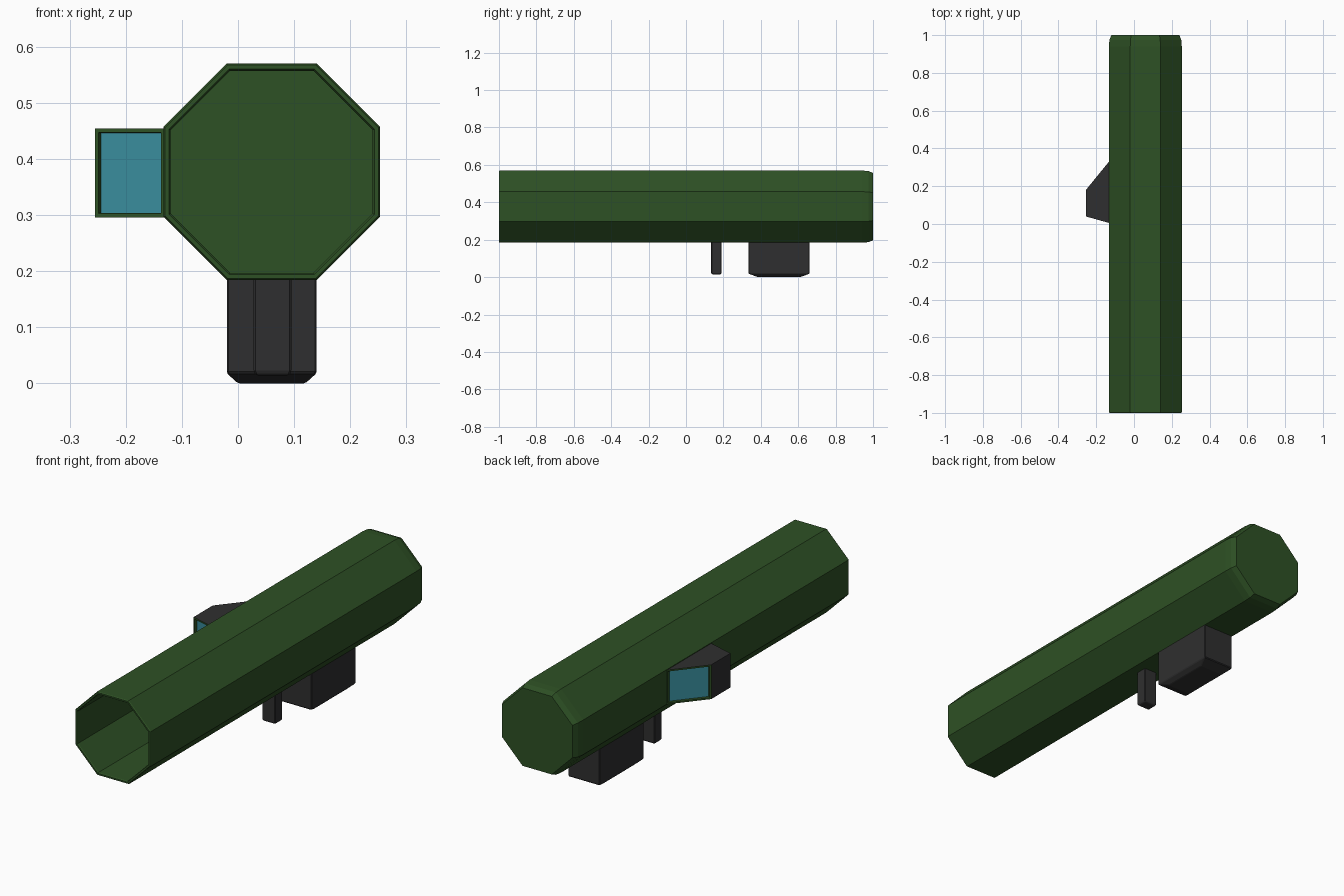
import bpy, bmesh, math
from mathutils import Vector

if "Cube" in bpy.data.objects:
    bpy.data.objects.remove(bpy.data.objects["Cube"])


def material(name, rgb):
    m = bpy.data.materials.new(name)
    m.use_nodes = True
    m.diffuse_color = (*rgb, 1)
    bsdf = m.node_tree.nodes["Principled BSDF"]
    bsdf.inputs["Base Color"].default_value = (*rgb, 1)
    bsdf.inputs["Roughness"].default_value = 0.8
    return m


GREEN = material("olive green", (0.027, 0.082, 0.018))
GREY = material("dark grey", (0.028, 0.028, 0.029))
GLASS = material("teal glass", (0.04, 0.26, 0.33))


def finish(name, bm, mats, bevel=0.0):
    bmesh.ops.recalc_face_normals(bm, faces=bm.faces[:])
    mesh = bpy.data.meshes.new(name)
    bm.to_mesh(mesh)
    bm.free()
    for m in mats:
        mesh.materials.append(m)
    ob = bpy.data.objects.new(name, mesh)
    bpy.context.collection.objects.link(ob)
    if bevel:
        mod = ob.modifiers.new("soft_edges", "BEVEL")
        mod.width = bevel
        mod.segments = 1
        mod.limit_method = "ANGLE"
        mod.angle_limit = math.radians(30)
    return ob


def loft(bm, rings):
    """Skin a list of equal point rings and cap both ends."""
    loops = [[bm.verts.new(p) for p in ring] for ring in rings]
    for a, b in zip(loops, loops[1:]):
        for i in range(len(a)):
            j = (i + 1) % len(a)
            bm.faces.new((a[i], a[j], b[j], b[i]))
    caps = bm.faces.new(loops[0]), bm.faces.new(loops[-1])
    return caps


# Octagonal launch tube, open at the front, rounded off at the back
CX, CZ = 0.06, 0.377


def octagon(apothem, y):
    r = apothem / math.cos(math.pi / 8)
    angles = [math.pi / 8 + k * math.pi / 4 for k in range(8)]
    return [(CX + r * math.cos(a), y, CZ + r * math.sin(a)) for a in angles]


bm = bmesh.new()
profile = [(0.18, 0.93), (0.18, -0.995), (0.183, -1), (0.19, -1), (0.193, -0.995),
           (0.193, 0.94), (0.19, 0.975), (0.18, 1)]
loft(bm, [octagon(a, y) for a, y in profile])
finish("launch_tube", bm, [GREEN])


# Grip and trigger: blocks hanging from the tube with chamfered bottoms
def hanging_block(name, x0, x1, y0, y1, bottom, cx, cy, cz):
    def ring(z, dx, dy):
        return [(x0 + dx, y0 + dy, z), (x1 - dx, y0 + dy, z),
                (x1 - dx, y1 - dy, z), (x0 + dx, y1 - dy, z)]
    b = bmesh.new()
    loft(b, [ring(0.19, 0, 0), ring(bottom + cz, 0, 0), ring(bottom, cx, cy)])
    return finish(name, b, [GREY], 0.003)


hanging_block("rear_grip", -0.02, 0.14, 0.335, 0.66, 0.0, 0.02, 0.05, 0.018)
hanging_block("trigger", 0.028, 0.095, 0.135, 0.19, 0.014, 0.005, 0.006, 0.006)

# Side sight: tapered housing with a framed, recessed pane at each end
bm = bmesh.new()
outline = [(-0.13, 0.005), (-0.255, 0.04), (-0.255, 0.18), (-0.13, 0.333)]
loft(bm, [[(x, y, z) for x, y in outline] for z in (0.296, 0.454)])
bmesh.ops.recalc_face_normals(bm, faces=bm.faces[:])
for face in [f for f in bm.faces if abs(f.normal.y) > 0.4]:
    inward = face.normal * -0.012
    rim = bmesh.ops.inset_individual(bm, faces=[face], thickness=0.01)["faces"]
    wall = bmesh.ops.inset_individual(bm, faces=[face], thickness=0.001)["faces"]
    for f in rim + wall:
        f.material_index = 1
    face.material_index = 2
    bmesh.ops.translate(bm, verts=face.verts[:], vec=Vector(inward))
finish("side_sight", bm, [GREY, GREEN, GLASS])
